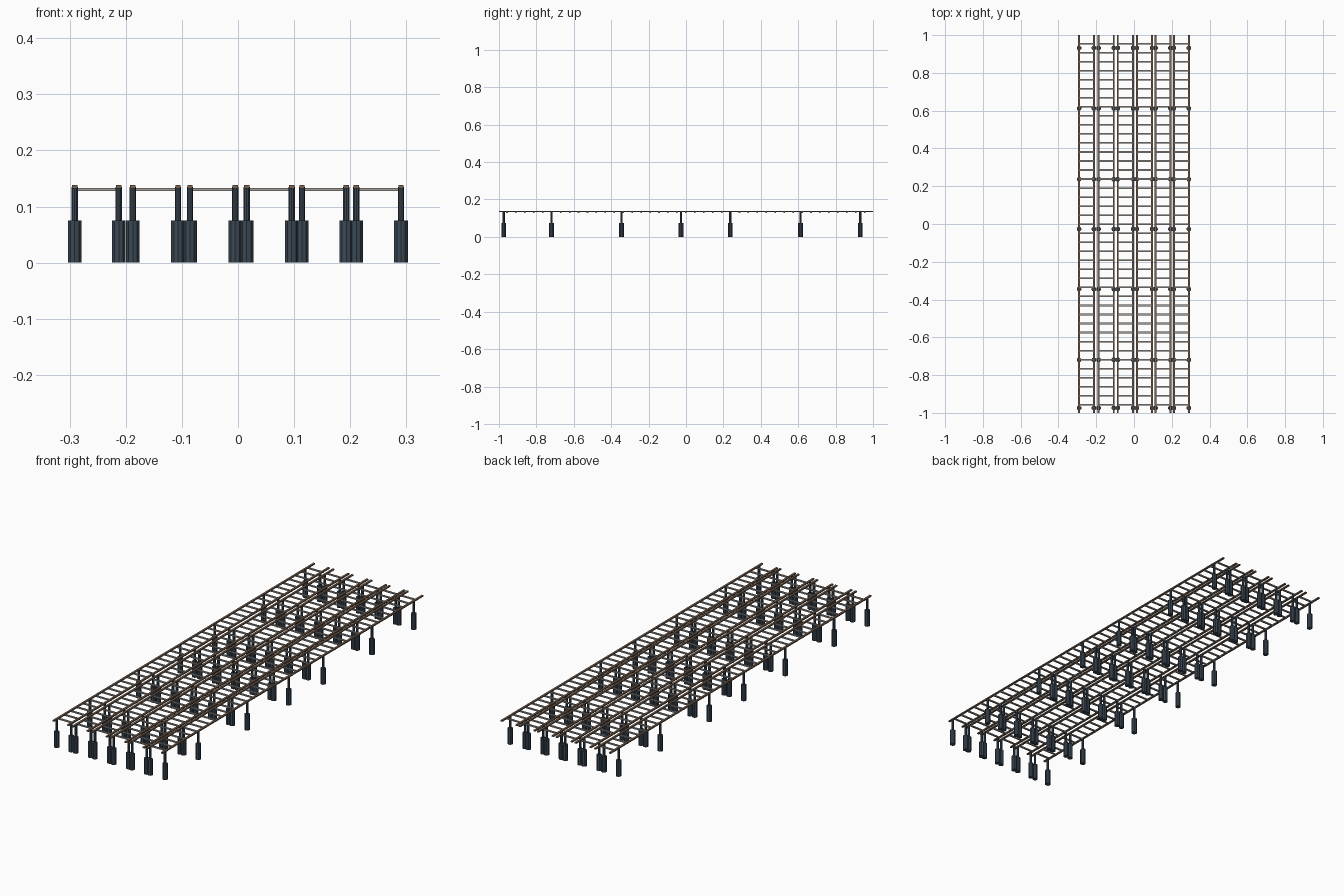
import bpy, bmesh
from mathutils import Matrix

if "Cube" in bpy.data.objects:
    bpy.data.objects.remove(bpy.data.objects["Cube"])


def material(name, rgb):
    m = bpy.data.materials.new(name)
    m.diffuse_color = (*rgb, 1)
    m.use_nodes = True
    m.node_tree.nodes["Principled BSDF"].inputs["Base Color"].default_value = m.diffuse_color
    return m


STEEL = material("dark_steel", (0.045, 0.065, 0.09))
RAIL = material("rail_brown", (0.19, 0.125, 0.085))
RUNG = material("rung_grey", (0.36, 0.34, 0.32))


def finish(bm, name, mat):
    me = bpy.data.meshes.new(name)
    bm.to_mesh(me)
    bm.free()
    ob = bpy.data.objects.new(name, me)
    me.materials.append(mat)
    bpy.context.collection.objects.link(ob)


def cylinder(bm, loc, r, length, sides=10):
    bmesh.ops.create_cone(bm, cap_ends=True, segments=sides, radius1=r, radius2=r,
                          depth=length, matrix=Matrix.Translation(loc))


def box(bm, loc, size):
    bmesh.ops.create_cube(bm, size=1, matrix=Matrix.Translation(loc) @ Matrix.Diagonal((*size, 1)))


# Six parallel tracks as (left rail x, right rail x), and the shared leg rows
tracks = [(-0.291, -0.2125), (-0.1875, -0.107), (-0.0855, -0.005),
          (0.0155, 0.0955), (0.114, 0.193), (0.211, 0.2905)]
leg_rows = [-0.974, -0.719, -0.345, -0.027, 0.237, 0.612, 0.932]
rung_pitch, rung_count = 0.0478, 41

for i, (xl, xr) in enumerate(tracks, 1):
    rails, rungs, posts, feet = (bmesh.new() for _ in range(4))
    # Long flat rails with stepped supports below
    for x in (xl, xr):
        box(rails, (x, 0, 0.1355), (0.0095, 2.0, 0.006))
        for y in leg_rows:
            cylinder(posts, (x, y, 0.1045), 0.006, 0.061)
            cylinder(feet, (x, y, 0.0378), 0.0127, 0.0756)
    # Cross rungs just under the rail tops
    for k in range(rung_count):
        y = -0.957 + k * rung_pitch
        box(rungs, ((xl + xr) / 2, y, 0.1305), (xr - xl, 0.0085, 0.0055))
    finish(rails, f"track_{i}_rails", RAIL)
    finish(rungs, f"track_{i}_rungs", RUNG)
    finish(posts, f"track_{i}_upper_posts", STEEL)
    finish(feet, f"track_{i}_lower_posts", STEEL)
